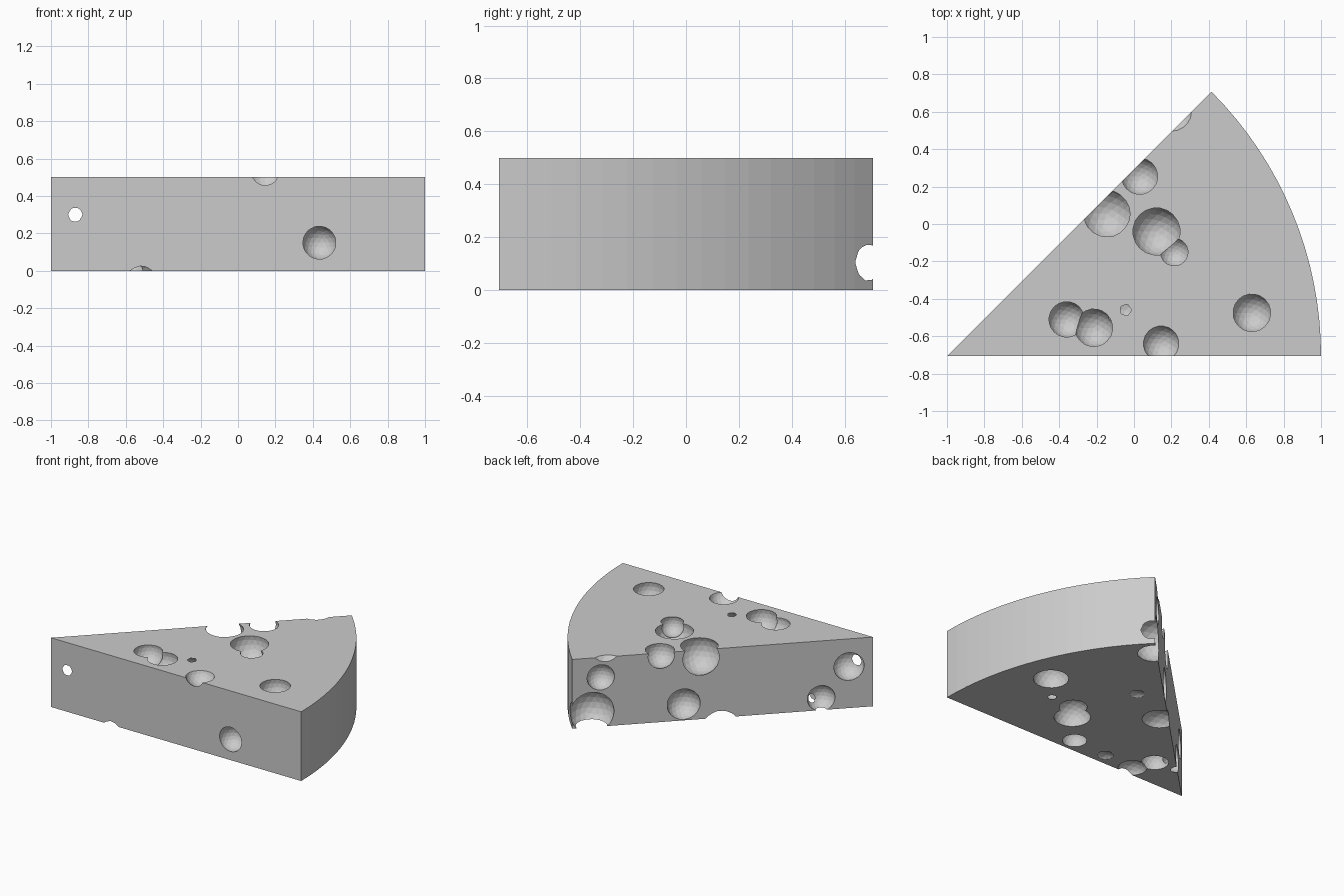
import bpy, bmesh, math
from mathutils import Vector

cube = bpy.data.objects.get("Cube")
if cube:
    bpy.data.objects.remove(cube, do_unlink=True)

TIP = Vector((-1, -0.707, 0))
HEIGHT, RADIUS, ARC_STEPS = 0.5, 2.0, 16

# Plain grey for the whole wedge
grey = bpy.data.materials.new("plain_grey")
grey.use_nodes = True
colour = (0.6, 0.6, 0.6, 1)
grey.diffuse_color = colour
bsdf = next(n for n in grey.node_tree.nodes if n.type == 'BSDF_PRINCIPLED')
bsdf.inputs["Base Color"].default_value = colour


def make_object(name, bm):
    mesh = bpy.data.meshes.new(name)
    bm.to_mesh(mesh)
    bm.free()
    mesh.materials.append(grey)
    obj = bpy.data.objects.new(name, mesh)
    bpy.context.collection.objects.link(obj)
    return obj


# Wedge: an eighth of a wheel, extruded upward
bm = bmesh.new()
outline = [bm.verts.new(TIP)]
for i in range(ARC_STEPS + 1):
    a = math.radians(45) * i / ARC_STEPS
    outline.append(bm.verts.new(TIP + RADIUS * Vector((math.cos(a), math.sin(a), 0))))
base = bm.faces.new(outline)
top = bmesh.ops.extrude_face_region(bm, geom=[base])
bmesh.ops.translate(bm, vec=(0, 0, HEIGHT),
                    verts=[v for v in top["geom"] if isinstance(v, bmesh.types.BMVert)])
bmesh.ops.recalc_face_normals(bm, faces=bm.faces)
wedge = make_object("cheese_wedge", bm)

# Bubbles as x, y, z, radius
top_bubbles = [
    (0.12, -0.04, 0.47, 0.13), (0.215, -0.15, 0.47, 0.08),
    (0.63, -0.475, 0.47, 0.105), (0.145, -0.64, 0.53, 0.1),
    (-0.36, -0.51, 0.48, 0.097), (-0.215, -0.555, 0.47, 0.105),
    (-0.045, -0.46, 0.4, 0.105),
]
back_bubbles = [
    (0.03, 0.255, 0.474, 0.1), (-0.145, 0.055, 0.438, 0.139),
    (0.2, 0.604, 0.562, 0.125), (-0.87, -0.611, 0.3, 0.104),
    (-0.752, -0.468, 0.085, 0.093), (-0.11, 0.183, 0.117, 0.111),
    (0.285, 0.568, 0.355, 0.092), (0.335, 0.6, 0.105, 0.149),
    (-0.244, -0.031, -0.075, 0.138),
]
bottom_bubbles = [
    (0.635, -0.086, 0.03, 0.12), (0.477, -0.263, 0.085, 0.09),
    (0.207, -0.38, 0.02, 0.122), (0.287, -0.275, 0.06, 0.11),
    (0.0, -0.604, 0.03, 0.086), (-0.277, -0.62, -0.07, 0.088),
    (-0.518, -0.632, -0.055, 0.11), (-0.585, -0.488, 0.03, 0.096),
    (0.078, 0.126, -0.07, 0.086),
]
front_bubbles = [(0.435, -0.69, 0.15, 0.09)]

# Carve every bubble out of the wedge
bpy.context.view_layer.objects.active = wedge
for x, y, z, r in top_bubbles + back_bubbles + bottom_bubbles + front_bubbles:
    bm = bmesh.new()
    bmesh.ops.create_icosphere(bm, subdivisions=3, radius=r)
    bmesh.ops.translate(bm, vec=(x, y, z), verts=bm.verts)
    cutter = make_object("bubble_cutter", bm)
    cutter.hide_render = True
    cut = wedge.modifiers.new("bubble", 'BOOLEAN')
    cut.operation = 'DIFFERENCE'
    cut.solver = 'EXACT'
    cut.object = cutter
    bpy.ops.object.modifier_apply(modifier=cut.name)
    bpy.data.objects.remove(cutter, do_unlink=True)

# One material, flat facets
wedge.data.materials.clear()
wedge.data.materials.append(grey)
for face in wedge.data.polygons:
    face.material_index = 0
    face.use_smooth = False
